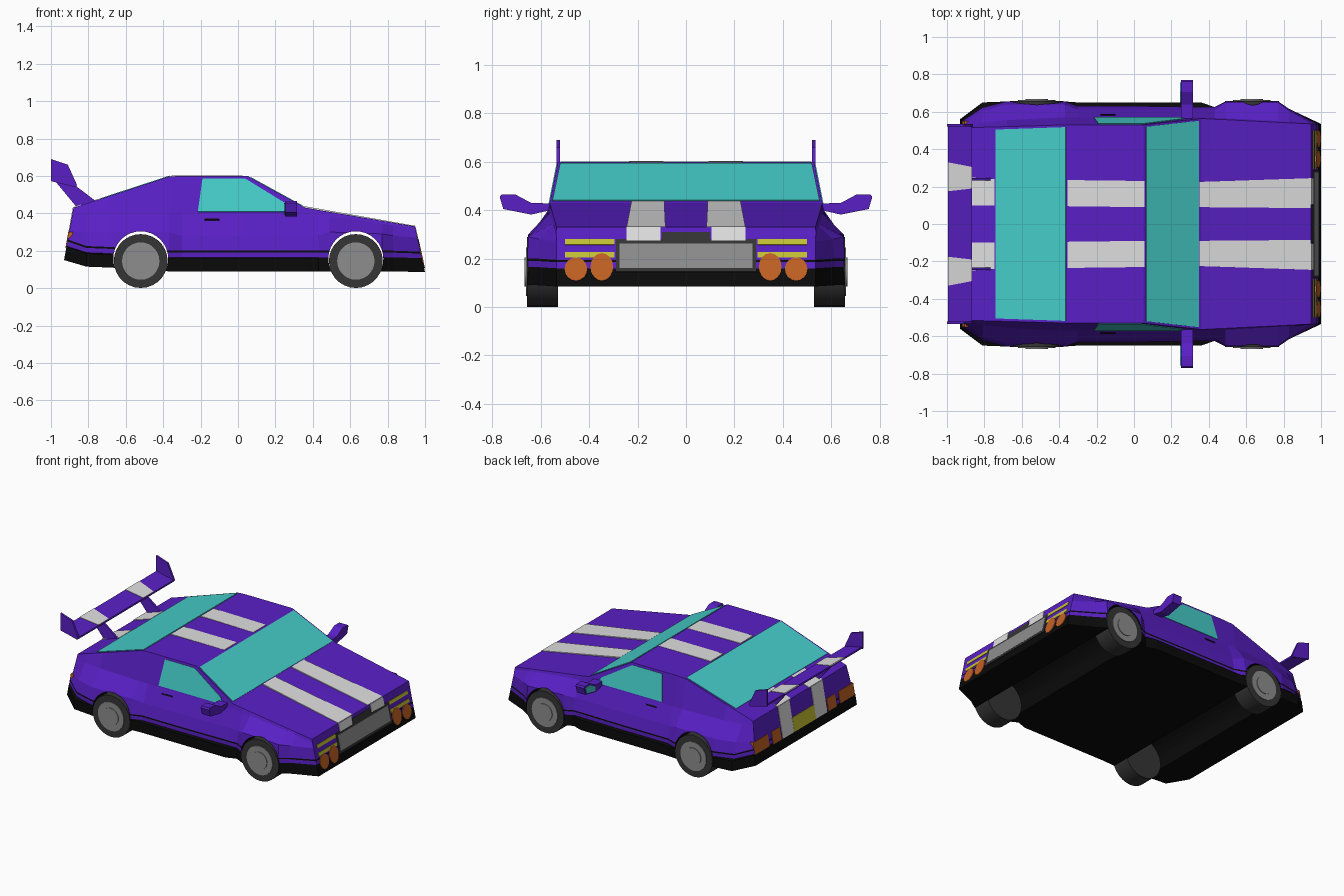
import bpy, bmesh, math
from mathutils import Vector

if "Cube" in bpy.data.objects:
    bpy.data.objects.remove(bpy.data.objects["Cube"])


def material(name, rgb):
    m = bpy.data.materials.new(name)
    m.diffuse_color = (*rgb, 1)
    m.use_nodes = True
    m.node_tree.nodes["Principled BSDF"].inputs["Base Color"].default_value = m.diffuse_color
    return m


PURPLE = material("purple paint", (0.100, 0.014, 0.56))
BLACK = material("black trim", (0.003, 0.003, 0.003))
GLASS = material("teal glass", (0.06, 0.61, 0.585))
SILVER = material("silver stripe", (0.74, 0.74, 0.74))
TYRE = material("dark rubber", (0.035, 0.035, 0.035))
GREY = material("wheel grey", (0.27, 0.27, 0.27))
YELLOW = material("yellow lamp", (0.56, 0.54, 0.035))
ORANGE = material("orange lamp", (0.54, 0.12, 0.017))


def finish(name, bm, mats):
    bmesh.ops.recalc_face_normals(bm, faces=bm.faces)
    me = bpy.data.meshes.new(name)
    bm.to_mesh(me)
    bm.free()
    ob = bpy.data.objects.new(name, me)
    bpy.context.collection.objects.link(ob)
    for m in mats:
        me.materials.append(m)
    return ob


def solid(name, pts, vec, mat, mirror=False):
    """Extrude a polygon along vec; optionally add its twin across y."""
    bm = bmesh.new()
    for s in ((1, -1) if mirror else (1,)):
        a = [bm.verts.new((p[0], p[1] * s, p[2])) for p in pts]
        b = [bm.verts.new((p[0] + vec[0], (p[1] + vec[1]) * s, p[2] + vec[2])) for p in pts]
        n = len(a)
        bm.faces.new(a)
        bm.faces.new(b[::-1])
        for i in range(n):
            bm.faces.new((a[i], b[i], b[(i + 1) % n], a[(i + 1) % n]))
    return finish(name, bm, [mat])


def plate(name, pts, mat, mirror=False, t=0.007):
    """Thin sheet centred on the polygon's plane."""
    p = [Vector(q) for q in pts]
    n = (p[1] - p[0]).cross(p[2] - p[0]).normalized() * t
    return solid(name, [q - n / 2 for q in p], n, mat, mirror)


def cylinder(name, r, x, y0, y1, mat, sides=28, z=0.145):
    ring = [(x + r * math.cos(2 * math.pi * i / sides), y0,
             z + r * math.sin(2 * math.pi * i / sides)) for i in range(sides)]
    return solid(name, ring, (0, y1 - y0, 0), mat)


# Top line of the car: x, half width, height
TOP = [(-0.88, 0.515, 0.43), (-0.36, 0.53, 0.6), (0.05, 0.53, 0.6),
       (0.36, 0.564, 0.43), (0.946, 0.535, 0.33)]


def top_line(x):
    for a, b in zip(TOP, TOP[1:]):
        if x <= b[0] or b is TOP[-1]:
            f = (x - a[0]) / (b[0] - a[0])
            return a[1] + f * (b[1] - a[1]), a[2] + f * (b[2] - a[2])


def on_top(x, y):
    return (x, y, top_line(x)[1])


def on_nose(y, z):
    return (1.0 - (z - 0.085) * 0.22, y, z)


def on_tail(y, z):
    return (-0.93 + (z - 0.15) * 0.18, y, z)


def rect(surface, a0, a1, b0, b1):
    return [surface(a0, b0), surface(a1, b0), surface(a1, b1), surface(a0, b1)]


# Body stations: x, sill half width, side half width, side z, belt half width, belt z, floor z
STATIONS = [
    (-0.88, 0.56, 0.535, 0.30, 0.52, 0.40, 0.15),
    (-0.81, 0.65, 0.605, 0.30, 0.54, 0.40, 0.115),
    (-0.68, 0.655, 0.64, 0.30, 0.555, 0.40, 0.11),
    (-0.37, 0.655, 0.64, 0.30, 0.57, 0.40, 0.09),
    (-0.30, 0.65, 0.612, 0.28, 0.57, 0.40, 0.09),
    (0.05, 0.65, 0.612, 0.28, 0.57, 0.40, 0.09),
    (0.36, 0.65, 0.607, 0.28, 0.57, 0.40, 0.09),
    (0.43, 0.625, 0.61, 0.28, 0.568, 0.39, 0.09),
    (0.49, 0.656, 0.652, 0.30, 0.566, 0.385, 0.09),
    (0.77, 0.656, 0.652, 0.29, 0.55, 0.345, 0.09),
    (0.83, 0.615, 0.607, 0.28, 0.548, 0.335, 0.09),
    (0.946, 0.535, 0.535, 0.27, 0.537, 0.31, 0.085)]
bm = bmesh.new()
rings = []
for k, (x, ys, ym, zm, yb, zb, zf) in enumerate(STATIONS):
    yt, zt = top_line(x)
    yl = min(ys, ym + 0.018)
    half = [(ys, zf), (ys, zf + 0.07), (yl, zf + 0.075), (yl, zf + 0.10), (yl, zf + 0.11),
            (ym, zm), (yb, zb), (yt, zt)]
    loop = half + [(-y, z) for y, z in reversed(half)]
    place = on_tail if k == 0 else on_nose if k == len(STATIONS) - 1 else None
    rings.append([bm.verts.new(place(y, z) if place else (x, y, z)) for y, z in loop])
N = 16
# Black rows: sill, ledge, trim line and floor
for a, b in zip(rings, rings[1:]):
    for j in range(N):
        f = bm.faces.new((a[j], a[(j + 1) % N], b[(j + 1) % N], b[j]))
        f.material_index = int(j in (0, 1, 3, 11, 13, 14, 15))
for r in (rings[0], rings[-1]):
    for j in range(7):
        f = bm.faces.new((r[j], r[j + 1], r[N - 2 - j], r[N - 1 - j]))
        f.material_index = int(j in (0, 1, 3))
body = finish("body", bm, [PURPLE, BLACK])

# Wheel arches cut right through the body
for x in (-0.52, 0.63):
    cut = cylinder("arch_cutter", 0.147, x, -0.9, 0.9, PURPLE, 32, 0.157)
    cut.data.materials.append(BLACK)
    for p in cut.data.polygons:
        p.material_index = 1
    cut.hide_render = True
    mod = body.modifiers.new("arch", 'BOOLEAN')
    mod.operation, mod.solver, mod.object = 'DIFFERENCE', 'EXACT', cut
    bpy.context.view_layer.objects.active = body
    bpy.ops.object.modifier_apply(modifier=mod.name)
    bpy.data.objects.remove(cut)
    # Wheels
    for s in (1, -1):
        for part, r, y0, y1, mat in (("tyre", 0.144, 0.53, 0.657, TYRE),
                                     ("rim", 0.1, 0.6, 0.662, GREY),
                                     ("hub", 0.06, 0.6, 0.667, GREY)):
            w = cylinder(part, r, x, s * y0, s * y1, mat)
            bpy.ops.object.select_all(action='DESELECT')
            w.select_set(True)
            bpy.context.view_layer.objects.active = w
            bpy.ops.object.shade_smooth_by_angle(angle=math.radians(40))

# Glass
plate("windshield", [on_top(0.065, -0.52), on_top(0.345, -0.552),
                     on_top(0.345, 0.552), on_top(0.065, 0.52)], GLASS)
plate("rear_window", [on_top(-0.74, -0.505), on_top(-0.365, -0.518),
                      on_top(-0.365, 0.518), on_top(-0.74, 0.505)], GLASS)
side = [(-0.19, 0.585), (0.04, 0.585), (0.26, 0.45), (0.28, 0.408), (-0.215, 0.408)]
plate("side_window", [(x, 0.57 - 0.2 * (z - 0.4), z) for x, z in side], GLASS, True)
plate("door_handle", [(-0.18, 0.581, 0.37), (-0.1, 0.581, 0.37),
                      (-0.1, 0.584, 0.362), (-0.18, 0.584, 0.362)], BLACK, True)

# Racing stripes: deck, roof, hood, nose and tail
for x0, x1, a, b, c, d in ((-0.88, -0.745, 0.1, 0.25, 0.1, 0.24),
                           (-0.355, 0.055, 0.095, 0.235, 0.09, 0.23),
                           (0.35, 0.945, 0.09, 0.225, 0.085, 0.245)):
    plate("stripe", [on_top(x0, a), on_top(x1, c), on_top(x1, d), on_top(x0, b)], SILVER, True)
plate("nose_stripe", rect(on_nose, 0.105, 0.245, 0.275, 0.33), SILVER, True)
plate("tail_stripe", rect(on_tail, 0.12, 0.245, 0.215, 0.43), SILVER, True)

# Nose: grille, lamps
plate("grille_surround", rect(on_nose, -0.29, 0.29, 0.145, 0.28), TYRE)
plate("grille_top", rect(on_nose, -0.1, 0.1, 0.28, 0.31), TYRE)
plate("grille", rect(on_nose, -0.275, 0.275, 0.16, 0.262), GREY, t=0.0095)
for z in (0.215, 0.268):
    plate("headlight_bar", rect(on_nose, 0.295, 0.5, z - 0.011, z + 0.012), YELLOW, True)
for y, h in ((0.348, 0.057), (0.455, 0.048)):
    plate("fog_lamp", [on_nose(y + 0.047 * math.cos(i * math.pi / 8),
                               0.108 + h + h * math.sin(i * math.pi / 8))
                       for i in range(16)], ORANGE, True, 0.009)

# Tail: plate panel and lamps
plate("tail_panel", rect(on_tail, -0.12, 0.12, 0.215, 0.31), YELLOW, t=0.009)
plate("inner_tail_lamp", rect(on_tail, 0.26, 0.35, 0.215, 0.30), ORANGE, True)
solid("outer_tail_lamp", rect(on_tail, 0.39, 0.552, 0.22, 0.30), (0.02, 0, 0), ORANGE, True)
plate("outer_lamp_face", rect(on_tail, 0.39, 0.552, 0.22, 0.30), ORANGE, True)

# Rear spoiler: wing, stripes, end plates and struts
wing = [(-0.995, 0.585), (-0.865, 0.555), (-0.865, 0.543), (-0.995, 0.573)]
solid("spoiler_wing", [(x, -0.525, z) for x, z in wing], (0, 1.05, 0), PURPLE)
plate("spoiler_stripe", [(-0.995, 0.175, 0.585), (-0.866, 0.19, 0.555),
                         (-0.866, 0.305, 0.555), (-0.995, 0.33, 0.585)], SILVER, True, 0.006)
fin = [(-1.0, 0.69), (-0.91, 0.66), (-0.86, 0.55), (-0.87, 0.54), (-1.0, 0.572)]
solid("spoiler_end", [(x, 0.52, z) for x, z in fin], (0, 0.015, 0), PURPLE, True)
strut = [(-0.98, 0.575), (-0.865, 0.545), (-0.76, 0.465), (-0.86, 0.43)]
solid("spoiler_strut", [(x, 0.232, z) for x, z in strut], (0, 0.015, 0), PURPLE, True)

# Door mirrors
outline = [(0.77, 0.455), (0.762, 0.465), (0.705, 0.465), (0.64, 0.43), (0.56, 0.428),
           (0.56, 0.40), (0.64, 0.382), (0.755, 0.405)]
solid("door_mirror", [(0.25, y, z) for y, z in outline], (0.065, 0, 0), PURPLE, True)
plate("mirror_glass", [(0.249, 0.757, 0.452), (0.249, 0.71, 0.455), (0.249, 0.65, 0.425),
                       (0.249, 0.65, 0.392), (0.249, 0.745, 0.412)], GLASS, True, 0.006)
